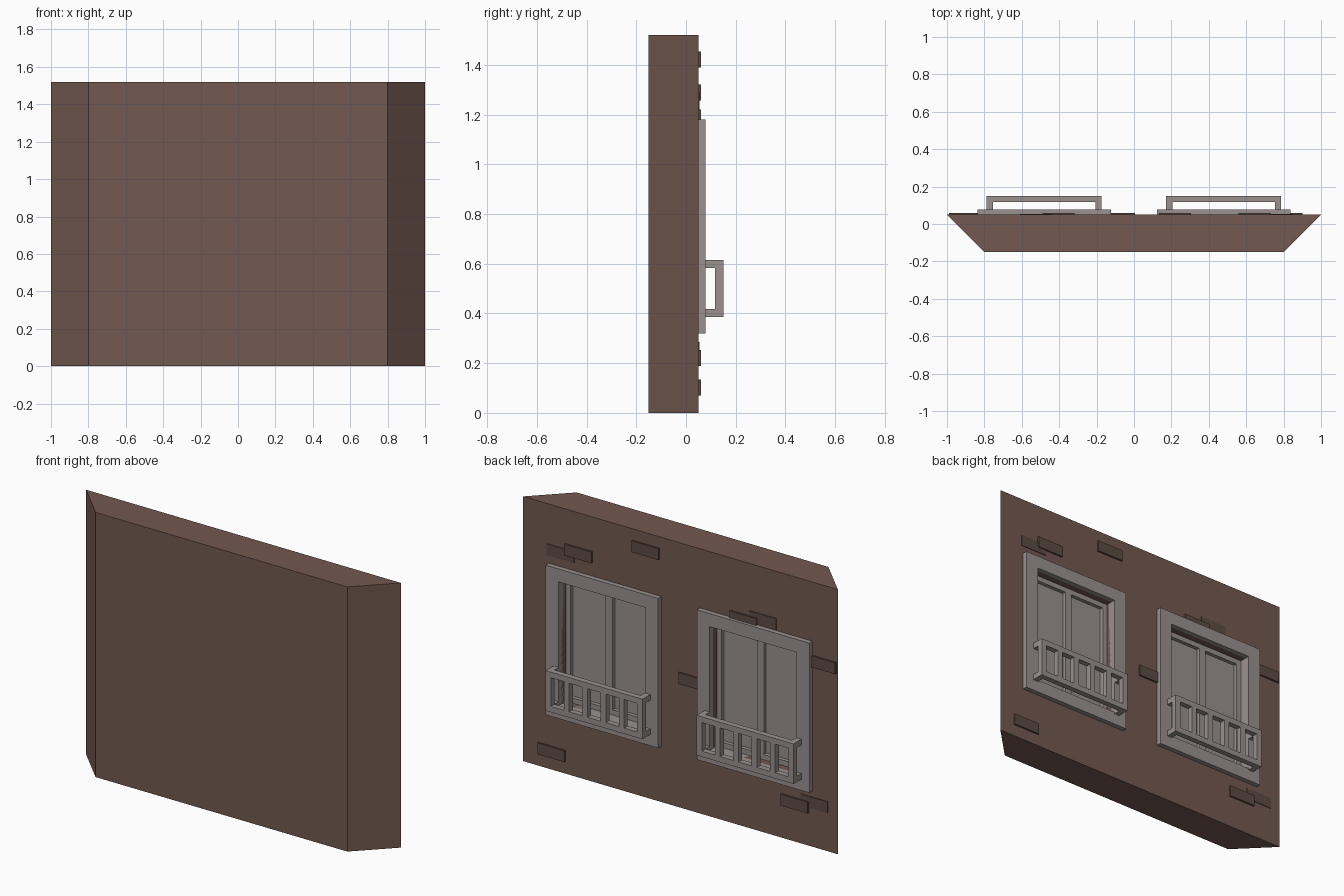
import bpy, bmesh

if "Cube" in bpy.data.objects:
    bpy.data.objects.remove(bpy.data.objects["Cube"])


def material(name, color):
    m = bpy.data.materials.new(name)
    m.diffuse_color = (*color, 1)
    m.use_nodes = True
    m.node_tree.nodes["Principled BSDF"].inputs["Base Color"].default_value = m.diffuse_color
    return m


WALL = material("wall_brown", (0.17, 0.10, 0.08))
BRICK = material("brick_dark", (0.11, 0.07, 0.058))
FRAME = material("window_grey", (0.32, 0.285, 0.275))


def new_object(name, bm, mat):
    bmesh.ops.recalc_face_normals(bm, faces=bm.faces)
    me = bpy.data.meshes.new(name)
    bm.to_mesh(me)
    bm.free()
    ob = bpy.data.objects.new(name, me)
    bpy.context.collection.objects.link(ob)
    if mat:
        me.materials.append(mat)
    return ob


def add_box(bm, x0, x1, y0, y1, z0, z1):
    v = bmesh.ops.create_cube(bm, size=1)["verts"]
    bmesh.ops.scale(bm, vec=(x1 - x0, y1 - y0, z1 - z0), verts=v)
    bmesh.ops.translate(bm, vec=((x0 + x1) / 2, (y0 + y1) / 2, (z0 + z1) / 2), verts=v)


def boxes(name, items, mat):
    bm = bmesh.new()
    for b in items:
        add_box(bm, *b)
    return new_object(name, bm, mat)


def frame_object(name, x0, x1, z0, z1, side, top, y0, y1, mat):
    """Rectangular ring in the xz plane, extruded along y."""
    bm = bmesh.new()
    loops = []
    for y in (y0, y1):
        for dx, dz in ((0, 0), (side, top)):
            loops.append([bm.verts.new((x, y, z)) for x, z in (
                (x0 + dx, z0 + dz), (x1 - dx, z0 + dz), (x1 - dx, z1 - dz), (x0 + dx, z1 - dz))])
    bo, bi, fo, fi = loops
    for a, b in ((bo, bi), (fo, fi), (bo, fo), (bi, fi)):
        for i in range(4):
            j = (i + 1) % 4
            bm.faces.new((a[i], a[j], b[j], b[i]))
    return new_object(name, bm, mat)


# Wall slab with slanted ends
bm = bmesh.new()
base = bm.faces.new([bm.verts.new((x, y, 0)) for x, y in
                     ((-0.8, -0.15), (0.8, -0.15), (1, 0.05), (-1, 0.05))])
top = bmesh.ops.extrude_face_region(bm, geom=[base])["geom"]
bmesh.ops.translate(bm, vec=(0, 0, 1.52), verts=[g for g in top if isinstance(g, bmesh.types.BMVert)])
wall = new_object("wall", bm, WALL)

# Windows and balconies
W, H, Z0 = 0.715, 0.86, 0.32
SIDE, TOP = 0.082, 0.075
SASH_Y, PANE_Y = 0.012, -0.01
for tag, x0 in (("left", -0.838), ("right", 0.122)):
    x1, z1 = x0 + W, Z0 + H
    ix0, ix1, iz0, iz1 = x0 + SIDE, x1 - SIDE, Z0 + TOP, z1 - TOP

    # Opening cut into the wall
    cutter = boxes(tag + "_opening_cutter", [(ix0, ix1, PANE_Y - 0.01, 0.2, iz0, iz1)], None)
    cutter.hide_render = True
    cutter.hide_viewport = True
    mod = wall.modifiers.new(tag + "_opening", "BOOLEAN")
    mod.object = cutter
    mod.solver = "EXACT"

    # Casing, sash, mullion and pane
    frame_object(tag + "_window_casing", x0, x1, Z0, z1, SIDE, TOP, SASH_Y, 0.078, FRAME)
    frame_object(tag + "_window_sash", ix0, ix1, iz0, iz1, 0.03, 0.03, PANE_Y, SASH_Y, FRAME)
    xm = (ix0 + ix1) / 2
    boxes(tag + "_window_mullion", [(xm - 0.022, xm + 0.022, PANE_Y, SASH_Y, iz0 + 0.03, iz1 - 0.03)], FRAME)
    boxes(tag + "_window_pane", [(ix0, ix1, PANE_Y - 0.01, PANE_Y, iz0, iz1)], FRAME)

    # Balcony rails returning to the casing, with six balusters
    r0, r1, t = x0 + 0.05, x1 - 0.05, 0.033
    rails = []
    for zb in (0.385, 0.582):
        rails.append((r0, r1, 0.117, 0.15, zb, zb + t))
        for xs in (r0, r1 - t):
            rails.append((xs, xs + t, 0.078, 0.117, zb, zb + t))
    boxes(tag + "_balcony_rails", rails, FRAME)
    step = (r1 - r0 - t) / 5
    boxes(tag + "_balcony_balusters",
          [(r0 + i * step, r0 + i * step + t, 0.117, 0.15, 0.385 + t, 0.582) for i in range(6)], FRAME)

# Scattered bricks: left x, bottom z, front y
BRICKS = [(0.56, 1.257, 0.06), (0.675, 1.225, 0.054), (0.133, 1.39, 0.06), (-0.166, 0.713, 0.06),
          (-0.49, 1.155, 0.06), (-0.61, 1.185, 0.054), (-0.99, 1.035, 0.06), (-0.815, 0.188, 0.06),
          (-0.937, 0.22, 0.054), (0.73, 0.07, 0.06)]
for i, (x, z, y) in enumerate(BRICKS):
    boxes(f"brick_{i + 1}", [(x, x + 0.172, 0.04, y, z, z + 0.065)], BRICK)
